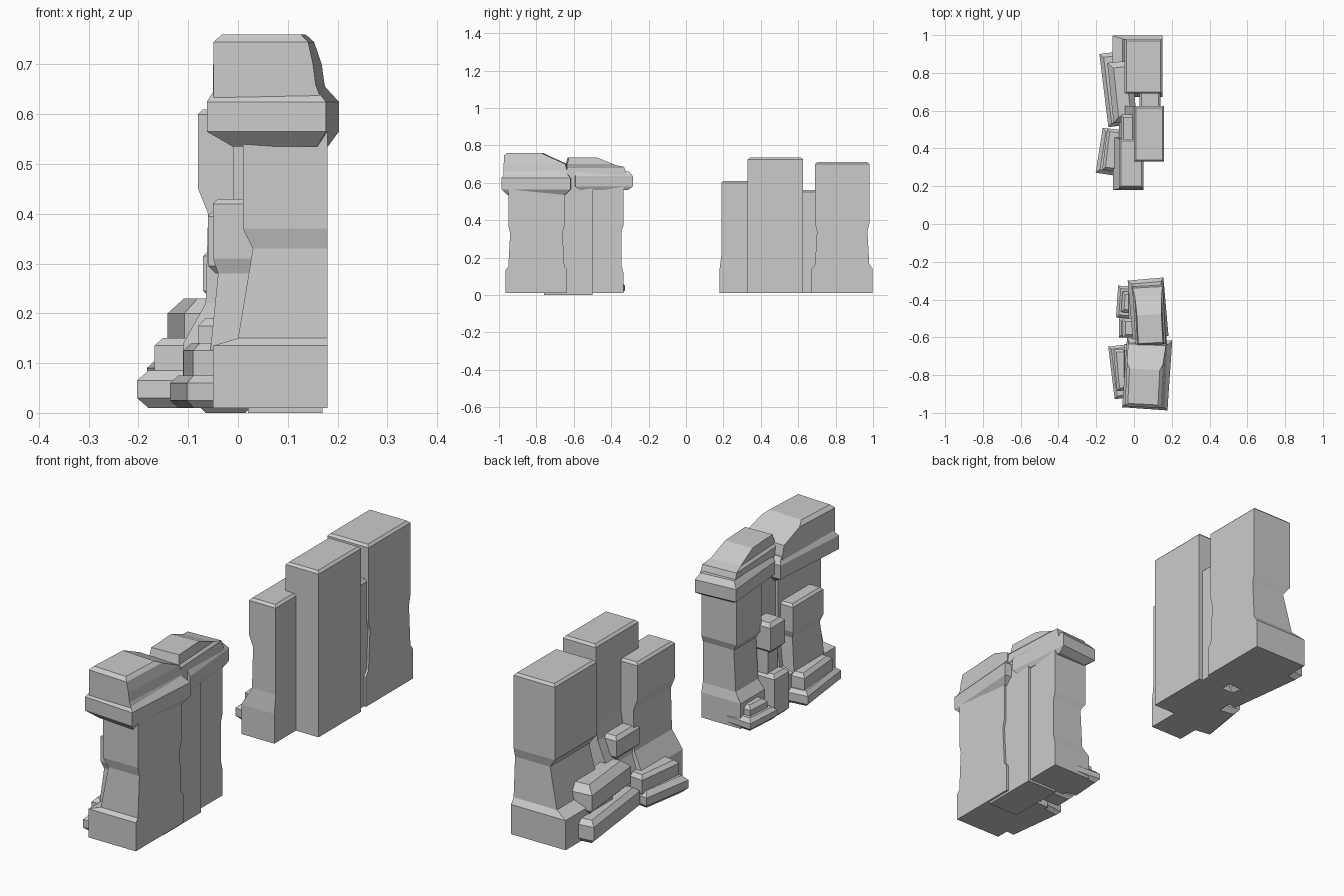
import bpy
import bmesh
from math import radians
from mathutils import Matrix, Vector

default_cube = bpy.data.objects.get("Cube")
if default_cube:
    bpy.data.objects.remove(default_cube, do_unlink=True)

stone = bpy.data.materials.new("grey_stone")
stone.use_nodes = True
stone_colour = (0.6, 0.6, 0.6, 1)
stone.diffuse_color = stone_colour
stone.node_tree.nodes["Principled BSDF"].inputs["Base Color"].default_value = stone_colour


def loft(name, levels, turn=0):
    """Stack rectangles (z, left, right, front, back) into a faceted stone."""
    bm = bmesh.new()
    rings = []
    for z, left, right, front, back in levels:
        corners = [(left, front), (right, front), (right, back), (left, back)]
        rings.append([bm.verts.new((x, y, z)) for x, y in corners])
    for lower, upper in zip(rings, rings[1:]):
        for i in range(len(lower)):
            j = (i + 1) % len(lower)
            bm.faces.new((lower[i], lower[j], upper[j], upper[i]))
    bm.faces.new(reversed(rings[0]))
    bm.faces.new(rings[-1])
    # Twist the stone about the middle of its footprint
    z, left, right, front, back = levels[0]
    pivot = Vector(((left + right) / 2, (front + back) / 2, 0))
    bmesh.ops.rotate(bm, verts=bm.verts, cent=pivot,
                     matrix=Matrix.Rotation(radians(turn), 3, "Z"))
    bmesh.ops.recalc_face_normals(bm, faces=bm.faces)
    mesh = bpy.data.meshes.new(name)
    bm.to_mesh(mesh)
    bm.free()
    mesh.materials.append(stone)
    obj = bpy.data.objects.new(name, mesh)
    bpy.context.collection.objects.link(obj)
    return obj


def column(name, right, front, back, steps, chamfer=0.01):
    """Tall stone with a flat right side; steps are (z, left, end growth)."""
    levels = [(z, left, right, front - grow, back + grow) for z, left, grow in steps]
    z, left, right, front, back = levels.pop()
    levels.append((z - chamfer, left, right, front, back))
    levels.append((z, left + chamfer, right - chamfer, front + chamfer, back - chamfer))
    return loft(name, levels)


def boulder(name, x, y, z, turn=0, chamfer=0.015):
    """Block with chamfered top and bottom; x, y and z are ranges."""
    def ring(height, inset):
        return (height, x[0] + inset, x[1] - inset, y[0] + inset, y[1] - inset)
    return loft(name, [ring(z[0], chamfer), ring(z[0] + chamfer, 0),
                       ring(z[1] - chamfer, 0), ring(z[1], chamfer)], turn)


# Front outcrop: columns with kinked faces and wider feet
column("front_main_column", 0.18, -0.95, -0.65,
       [(0.01, -0.05, 0.015), (0.135, -0.05, 0.015), (0.15, 0, 0),
        (0.33, 0.03, -0.01), (0.37, 0.01, 0), (0.6, 0.01, 0)])
column("front_middle_column", 0.17, -0.76, -0.5,
       [(0, 0.02, 0), (0.65, 0.02, 0)])
column("front_rear_column", 0.16, -0.51, -0.335,
       [(0.01, -0.03, 0), (0.12, -0.03, 0), (0.16, 0, -0.01),
        (0.34, 0.01, -0.01), (0.37, -0.01, 0), (0.6, -0.01, 0)])
column("front_side_pillar", 0.05, -0.88, -0.67,
       [(0.02, -0.06, 0), (0.13, -0.055, 0), (0.28, -0.04, -0.01),
        (0.31, -0.05, 0), (0.43, -0.05, 0)])

# Front outcrop: overhanging caps in two tiers
loft("front_cap_brim", [(0.535, 0, 0.17, -0.95, -0.64), (0.565, -0.05, 0.19, -0.98, -0.61),
                        (0.625, -0.05, 0.19, -0.98, -0.61), (0.66, -0.03, 0.16, -0.95, -0.64)], -4)
loft("front_cap_top", [(0.62, -0.04, 0.18, -0.97, -0.63), (0.66, -0.04, 0.165, -0.97, -0.63),
                       (0.7, -0.04, 0.16, -0.97, -0.64), (0.745, -0.04, 0.15, -0.97, -0.74),
                       (0.76, -0.025, 0.135, -0.955, -0.77)], -3)
loft("rear_cap_brim", [(0.56, 0.01, 0.16, -0.58, -0.32), (0.58, -0.02, 0.17, -0.6, -0.29),
                       (0.635, -0.02, 0.17, -0.6, -0.29), (0.66, 0, 0.155, -0.6, -0.31)], 5)
loft("rear_cap_top", [(0.64, 0, 0.165, -0.64, -0.32), (0.685, 0, 0.16, -0.64, -0.335),
                      (0.695, 0.01, 0.15, -0.64, -0.38), (0.735, 0.015, 0.145, -0.63, -0.48)], 3)

# Front outcrop: rubble at the foot
boulder("front_ledge", (-0.12, 0.02), (-0.92, -0.64), (0.01, 0.075), 7)
boulder("front_ledge_step", (-0.1, 0.02), (-0.88, -0.66), (0.05, 0.14), 5)
boulder("front_perched_block", (-0.06, 0.06), (-0.6, -0.5), (0.28, 0.41))
boulder("front_perch_support", (-0.04, 0.06), (-0.58, -0.51), (0.15, 0.31))
boulder("front_post", (-0.08, 0.03), (-0.6, -0.5), (0, 0.19))
boulder("front_rear_ledge", (-0.09, 0.03), (-0.5, -0.33), (0.01, 0.065), -4)
boulder("front_rear_ledge_step", (-0.065, 0.03), (-0.47, -0.36), (0.04, 0.105), -4)

# Back outcrop: three columns and the low filler between them
column("back_end_column", 0.15, 0.69, 0.98,
       [(0.01, -0.115, 0.018), (0.14, -0.115, 0.018), (0.165, -0.06, 0),
        (0.34, -0.02, -0.01), (0.38, -0.05, 0), (0.71, -0.05, 0)])
column("back_filler", 0.14, 0.6, 0.71, [(0.01, 0.03, 0), (0.56, 0.03, 0)])
column("back_middle_column", 0.16, 0.33, 0.625,
       [(0.01, -0.08, 0), (0.15, -0.08, 0), (0.32, -0.01, 0), (0.38, 0, 0), (0.735, 0, 0)])
column("back_near_column", 0.05, 0.19, 0.45,
       [(0.01, -0.11, 0.01), (0.14, -0.11, 0.01), (0.22, -0.065, 0),
        (0.4, -0.06, 0), (0.45, -0.08, 0), (0.61, -0.08, 0)])

# Back outcrop: ledges and the boulder on its pedestal
boulder("back_ledge", (-0.16, -0.02), (0.52, 0.91), (0.01, 0.11), 7, 0.02)
boulder("back_ledge_step", (-0.125, 0), (0.54, 0.86), (0.1, 0.23), 6, 0.03)
boulder("back_near_ledge", (-0.185, -0.05), (0.26, 0.5), (0.01, 0.085), -9, 0.02)
boulder("back_near_ledge_step", (-0.155, -0.04), (0.28, 0.5), (0.06, 0.15), -7)
boulder("back_pedestal", (-0.055, 0.02), (0.45, 0.55), (0.14, 0.26))
boulder("back_perched_boulder", (-0.07, 0.02), (0.42, 0.58), (0.23, 0.33))
